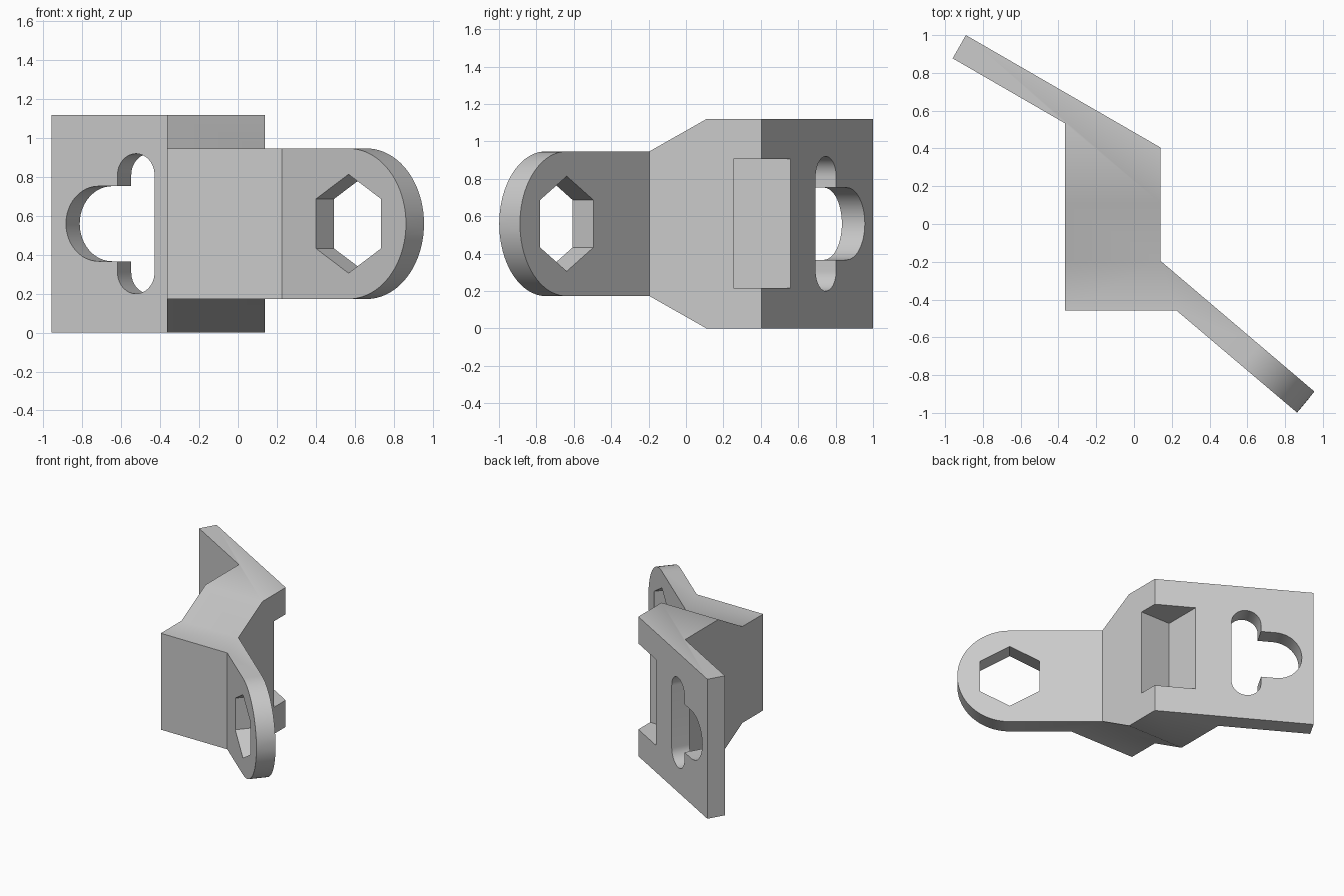
import bpy, bmesh
from math import sin, cos, radians
from mathutils import Vector

cube = bpy.data.objects.get("Cube")
if cube:
    bpy.data.objects.remove(cube, do_unlink=True)

MID = 0.56                      # half height of the bracket
Z = Vector((0, 0, 1))


def material(name, rgb):
    m = bpy.data.materials.new(name)
    m.use_nodes = True
    m.diffuse_color = (*rgb, 1)
    m.node_tree.nodes["Principled BSDF"].inputs["Base Color"].default_value = (*rgb, 1)
    return m


def prism(name, outline, origin, u, v, half):
    """Extrude a 2D outline, drawn on axes u and v, by half to both sides."""
    origin, u, v = Vector(origin), Vector(u), Vector(v)
    n = u.cross(v)
    bm = bmesh.new()
    face = bm.faces.new([bm.verts.new(origin + u * a + v * b - n * half) for a, b in outline])
    ext = bmesh.ops.extrude_face_region(bm, geom=[face])
    moved = [e for e in ext["geom"] if isinstance(e, bmesh.types.BMVert)]
    bmesh.ops.translate(bm, vec=n * half * 2, verts=moved)
    bmesh.ops.recalc_face_normals(bm, faces=bm.faces)
    mesh = bpy.data.meshes.new(name)
    bm.to_mesh(mesh)
    bm.free()
    ob = bpy.data.objects.new(name, mesh)
    bpy.context.collection.objects.link(ob)
    return ob


def arc(cx, cy, r, start, end, steps=24):
    angles = [radians(start + (end - start) * i / steps) for i in range(steps + 1)]
    return [(cx + r * cos(a), cy + r * sin(a)) for a in angles]


def carve(target, cutter, operation="DIFFERENCE"):
    cutter.hide_render = True
    mod = target.modifiers.new(cutter.name, "BOOLEAN")
    mod.operation, mod.solver, mod.object = operation, "EXACT", cutter
    bpy.context.view_layer.objects.active = target
    bpy.ops.object.modifier_apply(modifier=mod.name)
    bpy.data.objects.remove(cutter, do_unlink=True)


# Plan outline: slanted back plate, central block, slanted front arm
plan = [(-0.96, 0.877), (-0.89, 1.0), (0.14, 0.405), (0.14, -0.195), (0.955, -0.887),
        (0.865, -1.0), (0.225, -0.458), (-0.365, -0.458), (-0.365, 0.533)]
bracket = prism("bracket", plan, (0, 0, MID), (1, 0, 0), (0, 1, 0), 1)
bracket.data.materials.append(material("grey metal", (0.6, 0.6, 0.6)))

# Side outline: tall at the back, tapering to the arm
upper = [(1.2, MID), (0.11, MID), (-0.195, 0.387), (-1.2, 0.387)]
side = upper + [(y, -z) for y, z in reversed(upper)]
carve(bracket, prism("side_outline", side, (0, 0, MID), (0, 1, 0), Z, 2), "INTERSECT")

# Rounded arm end and hexagonal hole
a = radians(40)
arm_dir, arm_centre = (cos(a), -sin(a), 0), (0.613, -0.695, MID)
end = [(0, 0.6)] + arc(0, 0, 0.387, 90, -90, 40) + [(0, -0.6), (0.6, -0.6), (0.6, 0.6)]
carve(bracket, prism("arm_end", end, arm_centre, arm_dir, Z, 0.25))
hexagon = arc(0, 0, 0.254, 30, 330, 5)
carve(bracket, prism("hex_hole", hexagon, arm_centre, arm_dir, Z, 0.2))

# Slot in the back plate: upright slot joined to a wide round-ended one
a = radians(30)
slot = (arc(0, 0.25, 0.11, 0, 180) + arc(0, -0.25, 0.11, 180, 360)
        + [(0.11, -0.193)] + arc(0.223, 0, 0.193, -90, 90) + [(0.11, 0.193)])
carve(bracket, prism("plate_slot", slot, (-0.49, 0.685, MID), (-cos(a), sin(a), 0), Z, 0.15))

# Square-cornered pocket where the block meets the back plate
pocket = [(-0.125, 0.255), (0.5, 0.255), (0.5, 0.9), (-0.125, 0.9)]
carve(bracket, prism("pocket", pocket, (0, 0, MID), (1, 0, 0), (0, 1, 0), 0.345))

# Smooth the curves, keep edges sharp
bpy.ops.object.select_all(action="DESELECT")
bracket.select_set(True)
bpy.context.view_layer.objects.active = bracket
bpy.ops.object.shade_smooth_by_angle(angle=radians(32))
